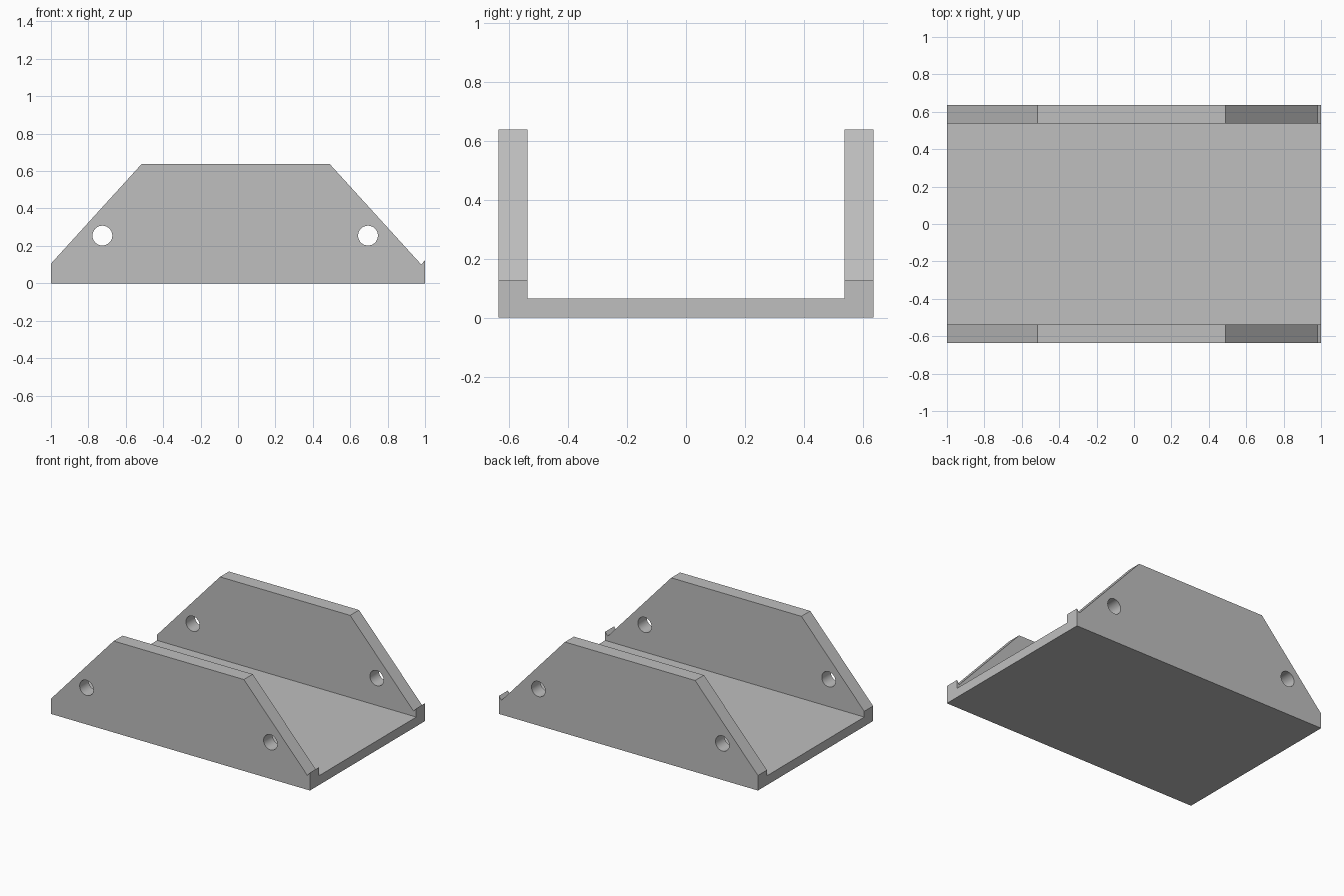
import bpy
import bmesh
import math

cube = bpy.data.objects.get("Cube")
if cube:
    bpy.data.objects.remove(cube, do_unlink=True)

HALF_WIDTH = 0.635
WALL_INNER = 0.537
FLOOR_TOP = 0.065

grey = bpy.data.materials.new("plain grey")
colour = (0.52, 0.52, 0.52, 1)
grey.diffuse_color = colour
grey.use_nodes = True
grey.node_tree.nodes["Principled BSDF"].inputs["Base Color"].default_value = colour


def extrude_profile(name, points, half_depth):
    """Solid made from an x-z outline, centred on y = 0."""
    bm = bmesh.new()
    face = bm.faces.new([bm.verts.new((x, -half_depth, z)) for x, z in points])
    grown = bmesh.ops.extrude_face_region(bm, geom=[face])["geom"]
    verts = [v for v in grown if isinstance(v, bmesh.types.BMVert)]
    bmesh.ops.translate(bm, verts=verts, vec=(0, 2 * half_depth, 0))
    bmesh.ops.recalc_face_normals(bm, faces=bm.faces)
    mesh = bpy.data.meshes.new(name)
    bm.to_mesh(mesh)
    bm.free()
    mesh.materials.append(grey)
    obj = bpy.data.objects.new(name, mesh)
    bpy.context.collection.objects.link(obj)
    return obj


def cut(body, cutter):
    mod = body.modifiers.new("cut", 'BOOLEAN')
    mod.operation = 'DIFFERENCE'
    mod.solver = 'EXACT'
    mod.object = cutter
    bpy.context.view_layer.objects.active = body
    bpy.ops.object.modifier_apply(modifier=mod.name)
    bpy.data.objects.remove(cutter, do_unlink=True)


# Channel bracket: side outline with a small raised lip at the +x end
bracket = extrude_profile("channel_bracket", [
    (-1, 0), (1, 0), (1, 0.125), (0.98, 0.1),
    (0.49, 0.638), (-0.515, 0.638), (-1, 0.105)], HALF_WIDTH)

# Open channel between the two side walls
cut(bracket, extrude_profile("channel_cutter", [
    (-2, FLOOR_TOP), (2, FLOOR_TOP), (2, 1), (-2, 1)], WALL_INNER))

# Round holes through both walls
for x in (-0.725, 0.695):
    ring = [(x + 0.053 * math.cos(math.tau * i / 48),
             0.255 + 0.053 * math.sin(math.tau * i / 48)) for i in range(48)]
    cut(bracket, extrude_profile("hole_cutter", ring, 1))

bpy.ops.object.select_all(action='DESELECT')
bracket.select_set(True)
bpy.context.view_layer.objects.active = bracket
bpy.ops.object.shade_smooth_by_angle(angle=math.radians(30))
